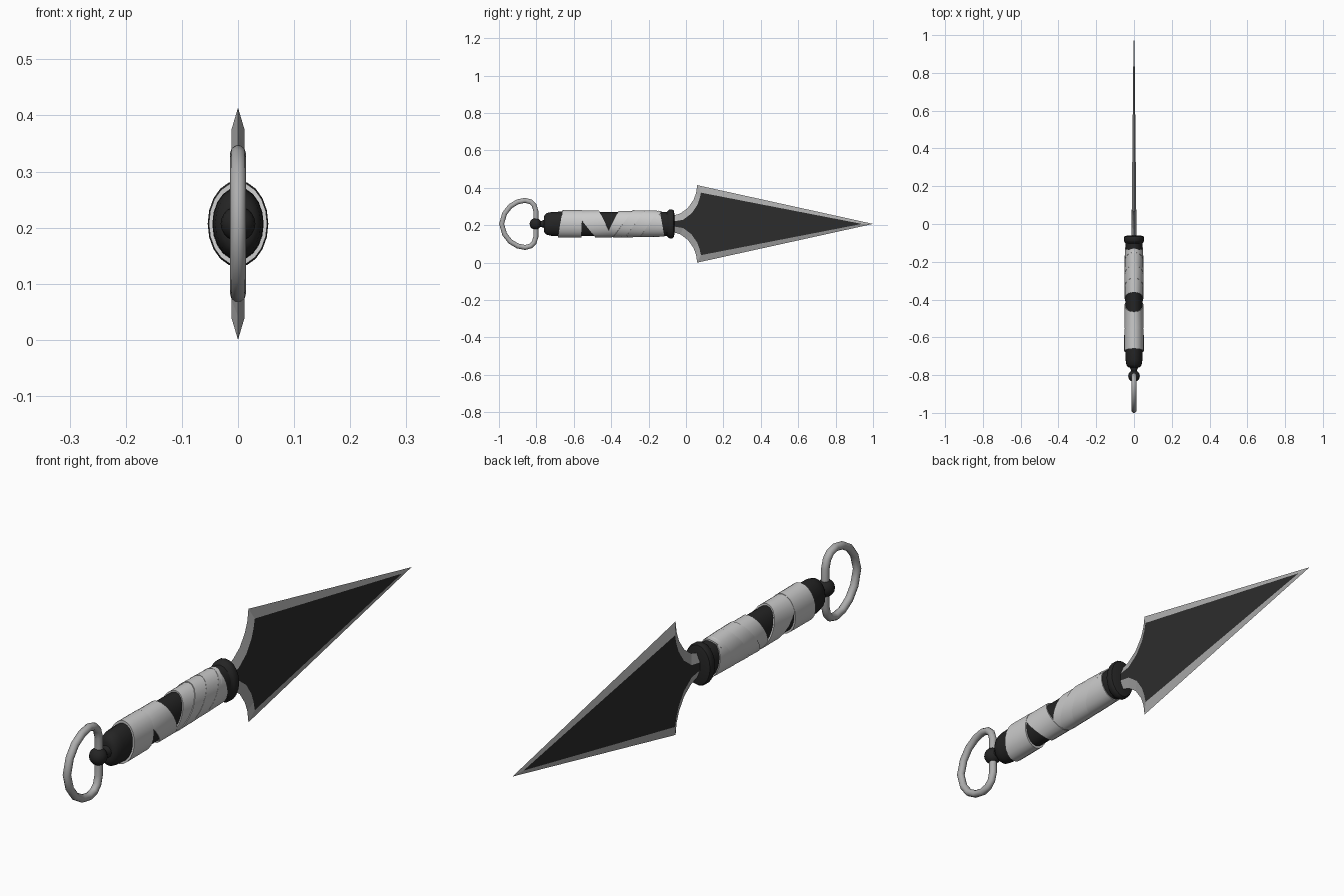
import bpy, bmesh, math
from mathutils import Vector

if "Cube" in bpy.data.objects:
    bpy.data.objects.remove(bpy.data.objects["Cube"], do_unlink=True)

CZ = 0.207              # height of the long axis
RX, RZ = 0.052, 0.074   # oval section of the grip
SIDES = 20


def material(name, r, g, b):
    m = bpy.data.materials.new(name)
    m.use_nodes = True
    m.diffuse_color = (r, g, b, 1)
    m.node_tree.nodes["Principled BSDF"].inputs["Base Color"].default_value = (r, g, b, 1)
    return m


blade_black = material("blade black", 0.025, 0.025, 0.025)
grip_black = material("grip black", 0.018, 0.018, 0.018)
steel = material("steel", 0.42, 0.42, 0.42)
cloth = material("cloth", 0.6, 0.6, 0.6)


def finish(bm, name, mats, smooth=True):
    bmesh.ops.recalc_face_normals(bm, faces=bm.faces[:])
    mesh = bpy.data.meshes.new(name)
    bm.to_mesh(mesh)
    bm.free()
    ob = bpy.data.objects.new(name, mesh)
    bpy.context.collection.objects.link(ob)
    for m in mats:
        mesh.materials.append(m)
    if smooth:
        bpy.ops.object.select_all(action="DESELECT")
        ob.select_set(True)
        bpy.context.view_layer.objects.active = ob
        bpy.ops.object.shade_smooth_by_angle(angle=math.radians(40))
    return ob


def oval(bm, scale, y_bottom, y_top, rx=RX, rz=RZ):
    """Oval loop around the axis, sheared so its top and bottom differ in y."""
    loop = []
    for i in range(SIDES):
        a = math.tau * i / SIDES
        s = math.sin(a)
        y = (y_bottom + y_top) / 2 + (y_top - y_bottom) / 2 * s
        loop.append(bm.verts.new((rx * scale * math.cos(a), y, CZ + rz * scale * s)))
    return loop


def bridge(bm, a, b):
    n = len(a)
    for i in range(n):
        j = (i + 1) % n
        bm.faces.new((a[i], a[j], b[j], b[i]))


def lathe(name, profile, mat, rx=RX, rz=RZ):
    bm = bmesh.new()
    loops = [oval(bm, s, y, y, rx, rz) for y, s in profile]
    for a, b in zip(loops, loops[1:]):
        bridge(bm, a, b)
    bm.faces.new(loops[0])
    bm.faces.new(loops[-1])
    return finish(bm, name, [mat])


# Grip core with rounded pommel end
lathe("grip_core", [(-0.76, 0.45), (-0.757, 0.62), (-0.745, 0.78), (-0.72, 0.86),
                    (-0.68, 0.88), (-0.1, 0.86)], grip_black)

# Flanged collar between grip and blade
lathe("collar", [(-0.125, 0.8), (-0.105, 0.82), (-0.095, 0.98), (-0.088, 1.04),
                 (-0.073, 1.04), (-0.066, 0.98), (-0.062, 0.75)], grip_black)

# Neck and ball holding the ring
lathe("neck", [(-0.8, 1), (-0.775, 0.85), (-0.755, 1.3)], grip_black, 0.018, 0.018)
bm = bmesh.new()
bmesh.ops.create_uvsphere(bm, u_segments=16, v_segments=10, radius=0.031)
bmesh.ops.translate(bm, verts=bm.verts[:], vec=(0, -0.805, CZ))
finish(bm, "ring_ball", [grip_black])


# Cloth wraps: left edge bottom/top, right edge bottom/top, size
def wrap(name, l_bot, l_top, r_bot, r_top, left, right):
    bm = bmesh.new()
    loops = [oval(bm, 0.85, l_bot, l_top), oval(bm, left, l_bot, l_top),
             oval(bm, right, r_bot, r_top), oval(bm, 0.85, r_bot, r_top)]
    for i in range(4):
        bridge(bm, loops[i], loops[(i + 1) % 4])
    finish(bm, name, [cloth])


wraps = [(-0.685, -0.66, -0.56, -0.555, 1.0, 0.99),
         (-0.485, -0.60, -0.395, -0.465, 0.97, 0.97),
         (-0.43, -0.36, -0.37, -0.265, 0.945, 0.945),
         (-0.39, -0.285, -0.30, -0.20, 0.99, 0.96),
         (-0.325, -0.22, -0.22, -0.13, 0.98, 0.94),
         (-0.245, -0.15, -0.115, -0.14, 0.96, 0.92)]
for i, w in enumerate(wraps):
    wrap(f"cloth_wrap_{i + 1}", *w)

# D-shaped ring: closed tube through mirrored points
half = [(-0.803, 0.07), (-0.812, 0.1), (-0.83, 0.118), (-0.86, 0.126),
        (-0.9, 0.118), (-0.94, 0.094), (-0.97, 0.055)]
path = half + [(-0.986, 0)] + [(y, -z) for y, z in reversed(half)]
points = [Vector((0, y, CZ + z)) for y, z in path]
bm = bmesh.new()
loops = []
for i, p in enumerate(points):
    before, after = points[i - 1], points[(i + 1) % len(points)]
    tangent = ((p - before).normalized() + (after - p).normalized()).normalized()
    out = tangent.cross(Vector((1, 0, 0)))
    loops.append([bm.verts.new(p + 0.014 * (Vector((math.cos(a), 0, 0)) + out * math.sin(a)))
                  for a in (math.tau * k / 10 for k in range(10))])
for i, loop in enumerate(loops):
    bridge(bm, loop, loops[(i + 1) % len(loops)])
finish(bm, "pull_ring", [steel])

# Blade: flat dark faces with a ground steel edge all round
edge = [(-0.075, 0.042), (-0.03, 0.056), (0.01, 0.085), (0.04, 0.128), (0.054, 0.165), (0.06, 0.207)]
flat = [(-0.075, 0.012), (-0.015, 0.022), (0.03, 0.056), (0.06, 0.1), (0.073, 0.135), (0.08, 0.167)]


def outline(points, tip):
    return points + [(tip, 0)] + [(y, -z) for y, z in reversed(points)]


bm = bmesh.new()
rim = [bm.verts.new((0, y, CZ + z)) for y, z in outline(edge, 1.0)]
for side in (1, -1):
    face_loop = [bm.verts.new((side * (0.0135 - 0.0105 * (y + 0.075)), y, CZ + z))
                 for y, z in outline(flat, 0.94)]
    bridge(bm, rim, face_loop)
    bm.faces.new(face_loop).material_index = 1
finish(bm, "blade", [steel, blade_black], smooth=False)
